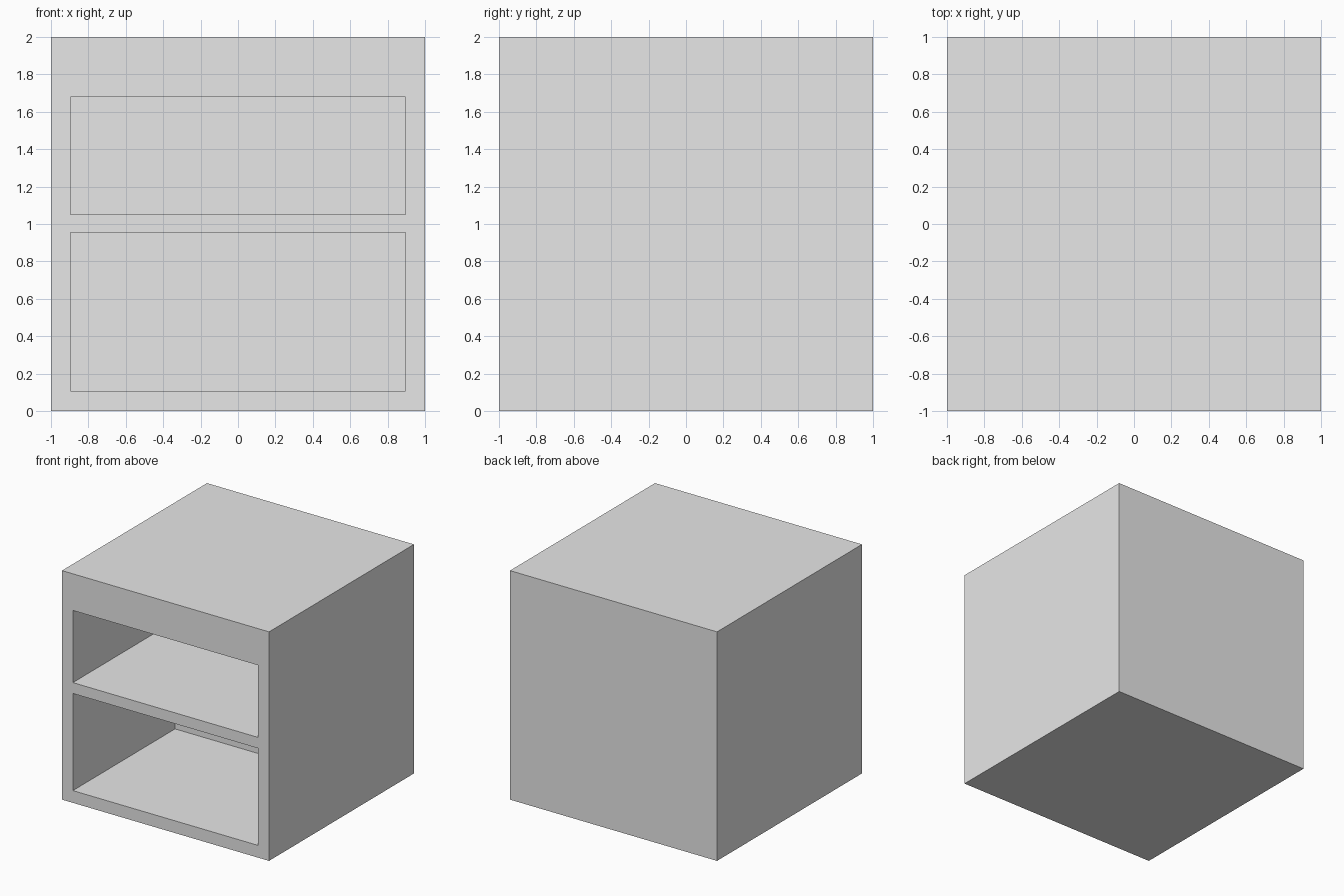
import bpy

if "Cube" in bpy.data.objects:
    bpy.data.objects.remove(bpy.data.objects["Cube"], do_unlink=True)

# Single plain grey finish
grey = bpy.data.materials.new("light_grey")
grey.use_nodes = True
colour = (0.8, 0.8, 0.8, 1)
grey.diffuse_color = colour
grey.node_tree.nodes["Principled BSDF"].inputs["Base Color"].default_value = colour


def box(name, low, high):
    """Axis-aligned box between two corners."""
    centre = [(a + b) / 2 for a, b in zip(low, high)]
    bpy.ops.mesh.primitive_cube_add(size=1, location=centre)
    obj = bpy.context.object
    obj.name = name
    obj.scale = [b - a for a, b in zip(low, high)]
    bpy.ops.object.transform_apply(location=True, rotation=False, scale=True)
    obj.data.materials.append(grey)
    return obj


# Solid cabinet body
cabinet = box("cabinet", (-1, -1, 0), (1, 1, 2))

# Two open compartments sunk into the front
HALF_WIDTH, BACK = 0.895, 0.41
for name, bottom, top in (("lower", 0.107, 0.955), ("upper", 1.05, 1.68)):
    cutter = box(name + "_compartment_cutter",
                 (-HALF_WIDTH, -1.2, bottom), (HALF_WIDTH, BACK, top))
    cutter.hide_render = True
    cut = cabinet.modifiers.new(name + "_compartment", "BOOLEAN")
    cut.operation = "DIFFERENCE"
    cut.solver = "EXACT"
    cut.object = cutter
    bpy.context.view_layer.objects.active = cabinet
    bpy.ops.object.modifier_apply(modifier=cut.name)
    bpy.data.objects.remove(cutter, do_unlink=True)
